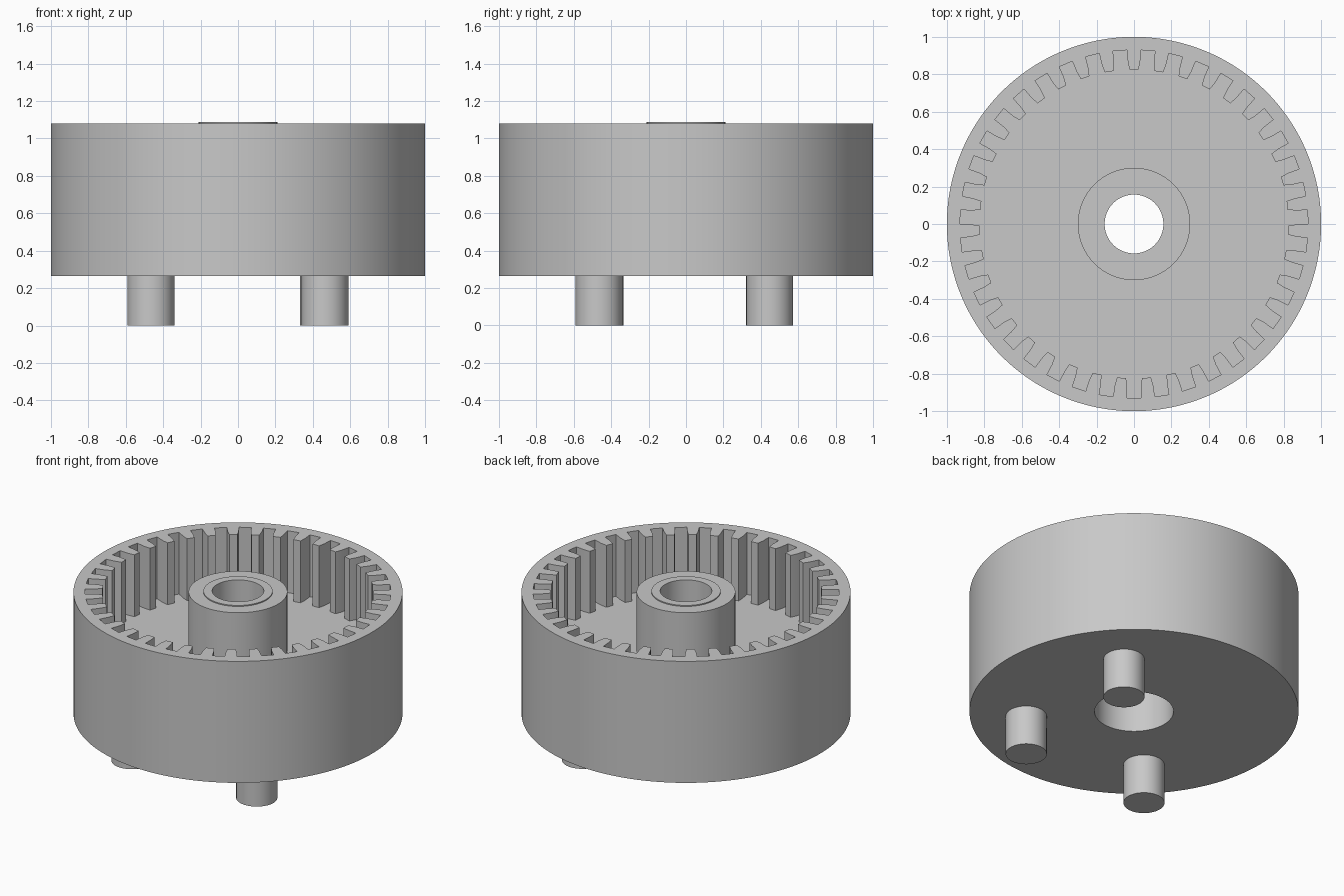
import bpy
import bmesh
from math import pi, radians, sin, cos

TEETH = 39
PITCH = 2 * pi / TEETH
BOTTOM, FLOOR, RIM = 0.265, 0.665, 1.08

cube = bpy.data.objects.get("Cube")
if cube:
    bpy.data.objects.remove(cube)

grey = bpy.data.materials.new("light_grey")
grey.use_nodes = True
colour = (0.58, 0.58, 0.58, 1)
grey.diffuse_color = colour
grey.node_tree.nodes["Principled BSDF"].inputs["Base Color"].default_value = colour


def finish(obj):
    """Apply the material and smooth the round walls, keeping edges sharp."""
    if not obj.data.materials:
        obj.data.materials.append(grey)
    bpy.ops.object.select_all(action='DESELECT')
    obj.select_set(True)
    bpy.context.view_layer.objects.active = obj
    bpy.ops.object.shade_smooth_by_angle(angle=radians(30))


# One tooth, as (angle from its centre, radius); teeth point inwards
half_tooth = [(0.040, 0.93), (0.038, 0.87), (0.029, 0.825)]
tooth = [(-a, r) for a, r in half_tooth] + [(a, r) for a, r in reversed(half_tooth)]
COUNT = TEETH * len(tooth)


def circle(radius, z):
    start = pi / 2 - PITCH * 5 / 12
    return [(radius * cos(start + 2 * pi * i / COUNT),
             radius * sin(start + 2 * pi * i / COUNT), z) for i in range(COUNT)]


def gear(z):
    return [(r * cos(pi / 2 + t * PITCH + a), r * sin(pi / 2 + t * PITCH + a), z)
            for t in range(TEETH) for a, r in tooth]


# Housing: outer wall, toothed ring, floor, hub, raised collar and stepped bore
loops = [circle(0.24, BOTTOM), circle(1, BOTTOM), circle(1, RIM),
         gear(RIM), gear(FLOOR),
         circle(0.30, FLOOR), circle(0.30, RIM),
         circle(0.21, RIM), circle(0.21, RIM + 0.007),
         circle(0.157, RIM + 0.007), circle(0.157, FLOOR), circle(0.24, FLOOR)]
bm = bmesh.new()
rings = [[bm.verts.new(p) for p in loop] for loop in loops]
for k, lower in enumerate(rings):
    upper = rings[(k + 1) % len(rings)]
    for i in range(COUNT):
        j = (i + 1) % COUNT
        bm.faces.new((lower[i], lower[j], upper[j], upper[i]))
bmesh.ops.recalc_face_normals(bm, faces=bm.faces)
mesh = bpy.data.meshes.new("ring_gear_housing")
bm.to_mesh(mesh)
bm.free()
housing = bpy.data.objects.new("ring_gear_housing", mesh)
bpy.context.collection.objects.link(housing)
finish(housing)

# Three drive pins under the housing
pins = {"front_right_pin": (-0.465, -0.46),
        "front_left_pin": (0.465, -0.465),
        "back_left_pin": (0.455, 0.447)}
for name, (x, y) in pins.items():
    height = BOTTOM + 0.02
    bpy.ops.mesh.primitive_cylinder_add(vertices=48, radius=0.125, depth=height,
                                        location=(x, y, height / 2))
    pin = bpy.context.object
    pin.name = name
    finish(pin)
